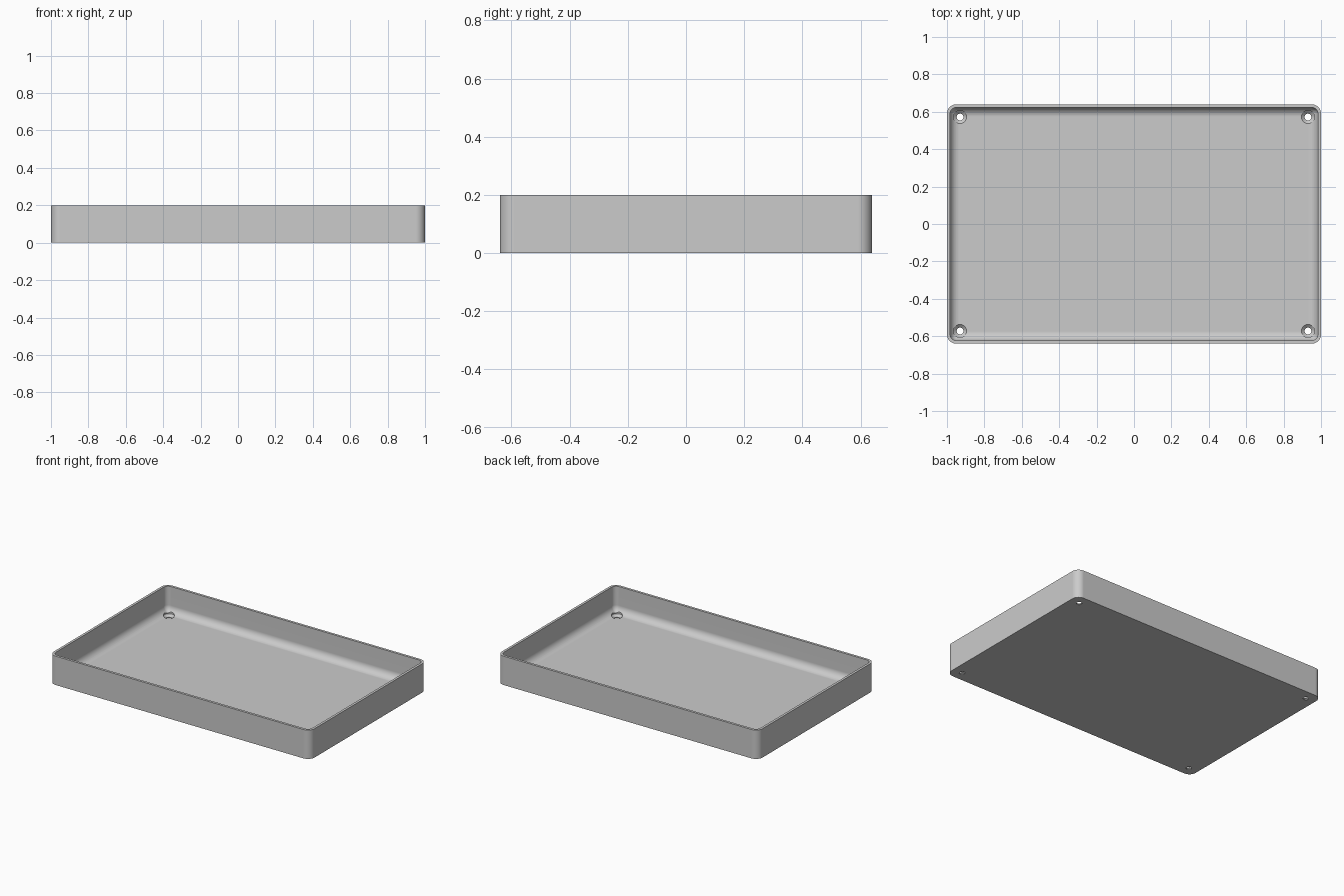
import bpy, bmesh, math

cube = bpy.data.objects.get("Cube")
if cube:
    bpy.data.objects.remove(cube, do_unlink=True)

HALF_X, HALF_Y, HEIGHT = 1.0, 0.64, 0.2
CORNER, WALL, FLOOR, FILLET = 0.05, 0.017, 0.02, 0.05
HOLE_X, HOLE_Y = 0.93, 0.572
STEPS = 8


def rounded_ring(inset, z):
    """Rounded rectangle, moved inwards by inset."""
    r = max(CORNER - inset, 0.002)
    cx, cy = HALF_X - inset - r, HALF_Y - inset - r
    points = []
    for quarter, (sx, sy) in enumerate([(1, 1), (-1, 1), (-1, -1), (1, -1)]):
        for i in range(STEPS + 1):
            a = (quarter + i / STEPS) * math.pi / 2
            points.append((sx * cx + r * math.cos(a), sy * cy + r * math.sin(a), z))
    return points


def circle_ring(x, y, radius, z, sides=32):
    turn = 2 * math.pi / sides
    return [(x + radius * math.cos(i * turn), y + radius * math.sin(i * turn), z)
            for i in range(sides)]


def skin(bm, rings):
    """Joins stacked rings into a closed solid."""
    loops = [[bm.verts.new(p) for p in ring] for ring in rings]
    n = len(loops[0])
    for low, high in zip(loops, loops[1:]):
        for i in range(n):
            j = (i + 1) % n
            bm.faces.new((low[i], low[j], high[j], high[i]))
    bm.faces.new(loops[0][::-1])
    bm.faces.new(loops[-1])


def make_object(name, stacks):
    bm = bmesh.new()
    for rings in stacks:
        skin(bm, rings)
    bmesh.ops.recalc_face_normals(bm, faces=bm.faces)
    mesh = bpy.data.meshes.new(name)
    bm.to_mesh(mesh)
    bm.free()
    obj = bpy.data.objects.new(name, mesh)
    bpy.context.collection.objects.link(obj)
    return obj


# Tray shell: outer wall, rim, inner wall, rounded inside edge, floor
shell = [rounded_ring(0, 0), rounded_ring(0, HEIGHT), rounded_ring(WALL, HEIGHT)]
for i in range(STEPS + 1):
    a = i / STEPS * math.pi / 2
    shell.append(rounded_ring(WALL + FILLET * (1 - math.cos(a)),
                              FLOOR + FILLET * (1 - math.sin(a))))
tray = make_object("tray", [shell])

grey = bpy.data.materials.new("light grey")
grey.use_nodes = True
grey.diffuse_color = (0.6, 0.6, 0.6, 1)
grey.node_tree.nodes["Principled BSDF"].inputs["Base Color"].default_value = (0.6, 0.6, 0.6, 1)
tray.data.materials.append(grey)

# Countersunk screw holes in the four corners
profile = [(0.018, -0.05), (0.018, 0.004), (0.035, FLOOR), (0.035, 0.12)]
holes = [[circle_ring(sx * HOLE_X, sy * HOLE_Y, r, z) for r, z in profile]
         for sx in (-1, 1) for sy in (-1, 1)]
cutter = make_object("screw_hole_cutter", holes)
cutter.data.materials.append(grey)
cutter.hide_render = True

cut = tray.modifiers.new("screw holes", 'BOOLEAN')
cut.operation, cut.solver, cut.object = 'DIFFERENCE', 'EXACT', cutter
bpy.context.view_layer.update()
evaluated = tray.evaluated_get(bpy.context.evaluated_depsgraph_get())
cut_mesh = bpy.data.meshes.new_from_object(evaluated)
tray.modifiers.clear()
tray.data = cut_mesh
bpy.data.objects.remove(cutter, do_unlink=True)

# Smooth rounded corners, sharp rim and hole edges
bpy.ops.object.select_all(action='DESELECT')
tray.select_set(True)
bpy.context.view_layer.objects.active = tray
bpy.ops.object.shade_smooth_by_angle(angle=math.radians(30))
weighted = tray.modifiers.new("flat walls", 'WEIGHTED_NORMAL')
weighted.keep_sharp = True
